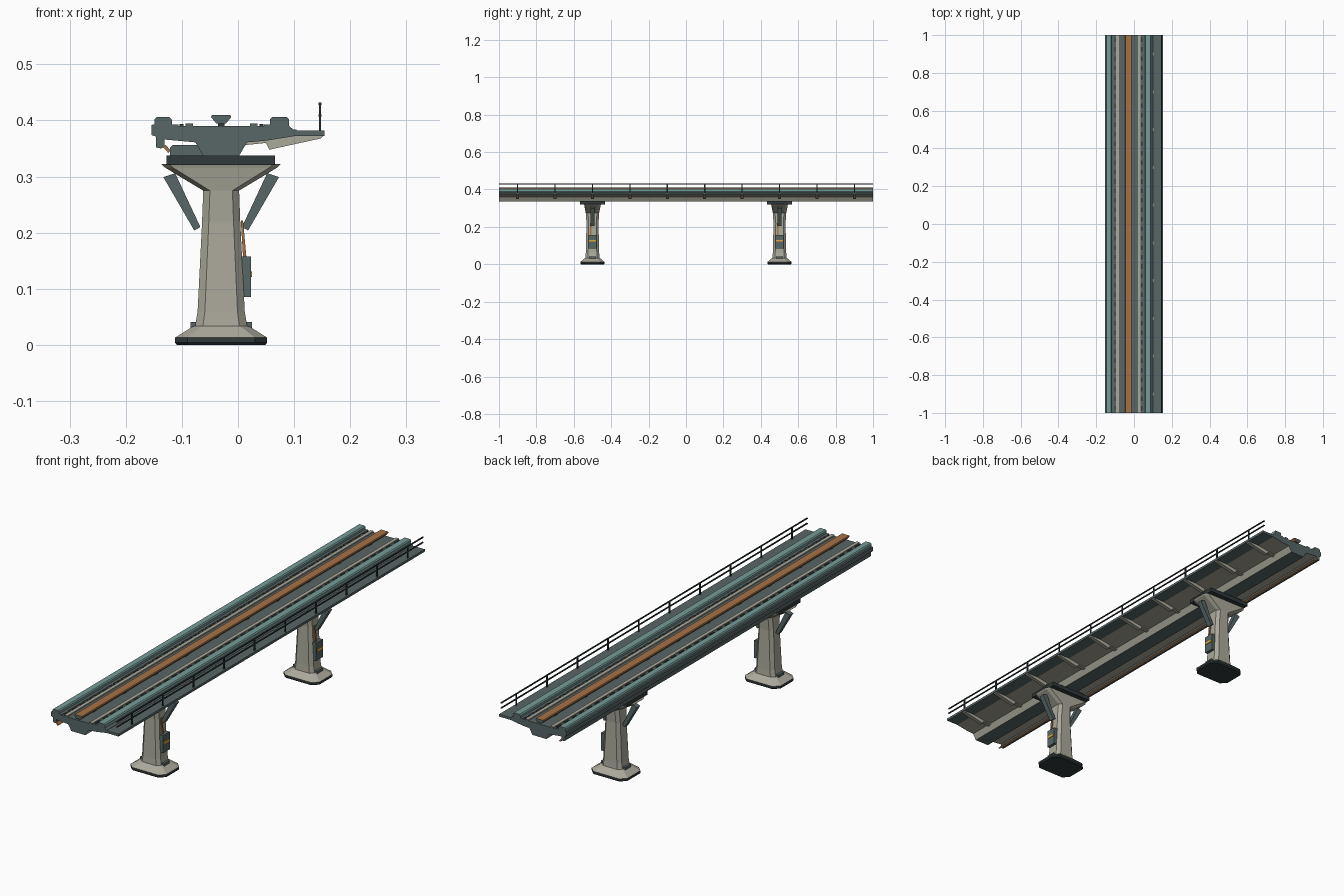
import bpy, bmesh
from mathutils import Vector

cube = bpy.data.objects.get("Cube")
if cube:
    bpy.data.objects.remove(cube, do_unlink=True)

CX = -0.03  # centre line of the guideway


def material(name, rgb):
    m = bpy.data.materials.new(name)
    m.use_nodes = True
    col = (*rgb, 1)
    m.diffuse_color = col
    m.node_tree.nodes["Principled BSDF"].inputs["Base Color"].default_value = col
    return m


SLATE = material("slate metal", (.098, .133, .133))
CONCRETE = material("pale concrete", (.41, .40, .33))
TEAL = material("teal guide", (.18, .33, .31))
COPPER = material("copper conductor", (.38, .17, .061))
DARK = material("dark metal", (.03, .042, .043))
AMBER = material("amber marking", (.75, .38, .045))


def finish(name, bm, mats, rule=None):
    bmesh.ops.recalc_face_normals(bm, faces=bm.faces)
    bm.normal_update()
    if rule:
        for f in bm.faces:
            f.material_index = rule(f.calc_center_median(), f.normal)
    me = bpy.data.meshes.new(name)
    bm.to_mesh(me)
    bm.free()
    for m in mats:
        me.materials.append(m)
    ob = bpy.data.objects.new(name, me)
    bpy.context.collection.objects.link(ob)
    return ob


def add_prism(bm, pts, y0, y1):
    """Extrude an (x, z) outline along y."""
    face = bm.faces.new([bm.verts.new((x, y0, z)) for x, z in pts])
    ext = bmesh.ops.extrude_face_region(bm, geom=[face])["geom"]
    verts = [v for v in ext if isinstance(v, bmesh.types.BMVert)]
    bmesh.ops.translate(bm, verts=verts, vec=Vector((0, y1 - y0, 0)))
    # the starting face stays as the near cap


def rect(x0, x1, z0, z1):
    return [(x0, z0), (x1, z0), (x1, z1), (x0, z1)]


def prism(name, pts, y0, y1, mats, rule=None):
    bm = bmesh.new()
    add_prism(bm, pts, y0, y1)
    return finish(name, bm, mats, rule)


def repeated(name, outlines, ys, half, mat):
    """The same outlines at many places along the guideway."""
    bm = bmesh.new()
    for y in ys:
        for pts in outlines:
            add_prism(bm, pts, y - half, y + half)
    return finish(name, bm, [mat])


def loft(name, rings, y, mats, rule=None):
    """Stack of chamfered rectangles: (z, half x, half y, chamfer)."""
    bm = bmesh.new()
    loops = []
    for z, hx, hy, c in rings:
        xy = [(hx, -hy + c), (hx, hy - c), (hx - c, hy), (-hx + c, hy),
              (-hx, hy - c), (-hx, -hy + c), (-hx + c, -hy), (hx - c, -hy)]
        loops.append([bm.verts.new((CX + a, y + b, z)) for a, b in xy])
    for lo, hi in zip(loops, loops[1:]):
        for i in range(8):
            j = (i + 1) % 8
            bm.faces.new((lo[i], lo[j], hi[j], hi[i]))
    bm.faces.new(loops[0])
    bm.faces.new(loops[-1])
    return finish(name, bm, mats, rule)


def end_cap(n):
    return abs(n.y) > .9


# Deck beam: guide ridges on top, tapered trough below
deck = [(-.154, .374), (-.154, .392), (-.149, .393), (-.149, .402), (-.145, .406),
        (-.122, .406), (-.118, .402), (-.118, .393), (-.106, .393), (-.106, .39),
        (.046, .39), (.046, .393), (.057, .393), (.057, .402), (.061, .406),
        (.087, .406), (.091, .402), (.091, .39), (.1, .383), (.1, .372),
        (.05, .364), (.016, .361), (.002, .337), (-.062, .337), (-.076, .361),
        (-.13, .366)]


def deck_rule(c, n):
    if end_cap(n):
        return 0
    if c.z > .3935 and (c.x < -.117 or c.x > .056):
        return 2
    return 1 if n.z < -.1 and c.z > .34 else 0


prism("deck_beam", deck, -1, 1, [SLATE, CONCRETE, TEAL], deck_rule)

# Running strips, central conductor and side services, all full length
for side, x in (("right", -.087), ("left", .028)):
    prism(side + "_running_strip", rect(x - .007, x + .007, .389, .395), -1, 1,
          [CONCRETE, SLATE], lambda c, n: int(end_cap(n)))
prism("centre_conductor", [(-.039, .395), (-.021, .395), (-.012, .406), (-.014, .41),
                           (-.046, .41), (-.048, .406)], -1, 1,
      [COPPER, SLATE], lambda c, n: int(end_cap(n)))
prism("right_edge_lip", [(-.146, .375), (-.146, .352), (-.137, .35), (-.131, .354),
                         (-.131, .368)], -1, 1, [SLATE])
prism("side_conduit", [(-.134, .353), (-.124, .342), (-.12, .346), (-.129, .357)],
      -1, 1, [COPPER])

# Small fasteners beside the running strips, and stands for the conductor
repeated("strip_fasteners", [rect(-.104, -.097, .389, .394), rect(.038, .045, .389, .394)],
         [-.975 + .05 * i for i in range(40)], .012, DARK)
repeated("conductor_stands", [rect(-.036, -.024, .389, .396)],
         [-.9 + .2 * i for i in range(10)], .01, DARK)

# Maintenance walkway with brackets and railing
bays = [-.9 + .2 * i for i in range(10)]
prism("walkway", rect(.1, .154, .372, .382), -1, 1, [SLATE])
repeated("walkway_brackets",
         [[(.012, .356), (.05, .36), (.056, .348), (.148, .368), (.152, .373),
           (.1, .374), (.016, .363)],
          rect(.098, .104, .38, .384)], bays, .008, CONCRETE)
repeated("railing_posts", [rect(.144, .148, .38, .432)], bays, .003, DARK)
for label, z in (("top", .43), ("middle", .409)):
    prism(label + "_rail", rect(.1435, .1485, z - .002, z + .002), -1, 1, [DARK])

# Piers
strut = [(.073, .299), (.052, .306), (.007, .21), (.018, .204)]
for label, y in (("front", -.5), ("back", .5)):
    loft(label + "_pier_base", [(0, .079, .06, .022), (.004, .082, .064, .022),
                                (.013, .082, .064, .022)], y, [DARK])
    loft(label + "_pier_foot", [(.013, .082, .064, .022), (.032, .052, .042, .016),
                                (.034, .046, .038, .013)], y, [CONCRETE])
    loft(label + "_pier_column",
         [(.03, .047, .038, .014), (.06, .042, .036, .013), (.22, .034, .032, .012),
          (.275, .032, .036, .012), (.316, .1, .044, .014), (.322, .106, .046, .014)],
         y, [CONCRETE])
    prism(label + "_pier_cap", rect(-.127, .066, .321, .338), y - .066, y + .066, [DARK])
    prism(label + "_bearing_block", [(-.121, .33), (-.06, .33), (-.06, .353), (-.066, .356),
                                     (-.117, .356), (-.121, .352)],
          y - .045, y + .045, [SLATE])
    # Diagonal struts, mirrored about the centre line
    prism(label + "_left_strut", strut, y - .011, y + .011, [SLATE])
    prism(label + "_right_strut", [(2 * CX - x, z) for x, z in strut],
          y - .011, y + .011, [SLATE])
    # Collar lugs at the column foot
    for side in (-1, 1):
        x = CX + side * .049
        prism(label + "_foot_lug", rect(x - .006, x + .006, .03, .041),
              y - .018, y + .018, [SLATE])
    # Control box with marking and its feed pipe
    prism(label + "_control_box", rect(.006, .023, .085, .158), y - .022, y + .022, [SLATE])
    prism(label + "_box_marking", rect(.021, .025, .121, .131), y - .018, y + .018, [AMBER])
    prism(label + "_feed_pipe", [(.005, .222), (.009, .222), (.015, .156), (.009, .156)],
          y - .014, y - .006, [COPPER])
